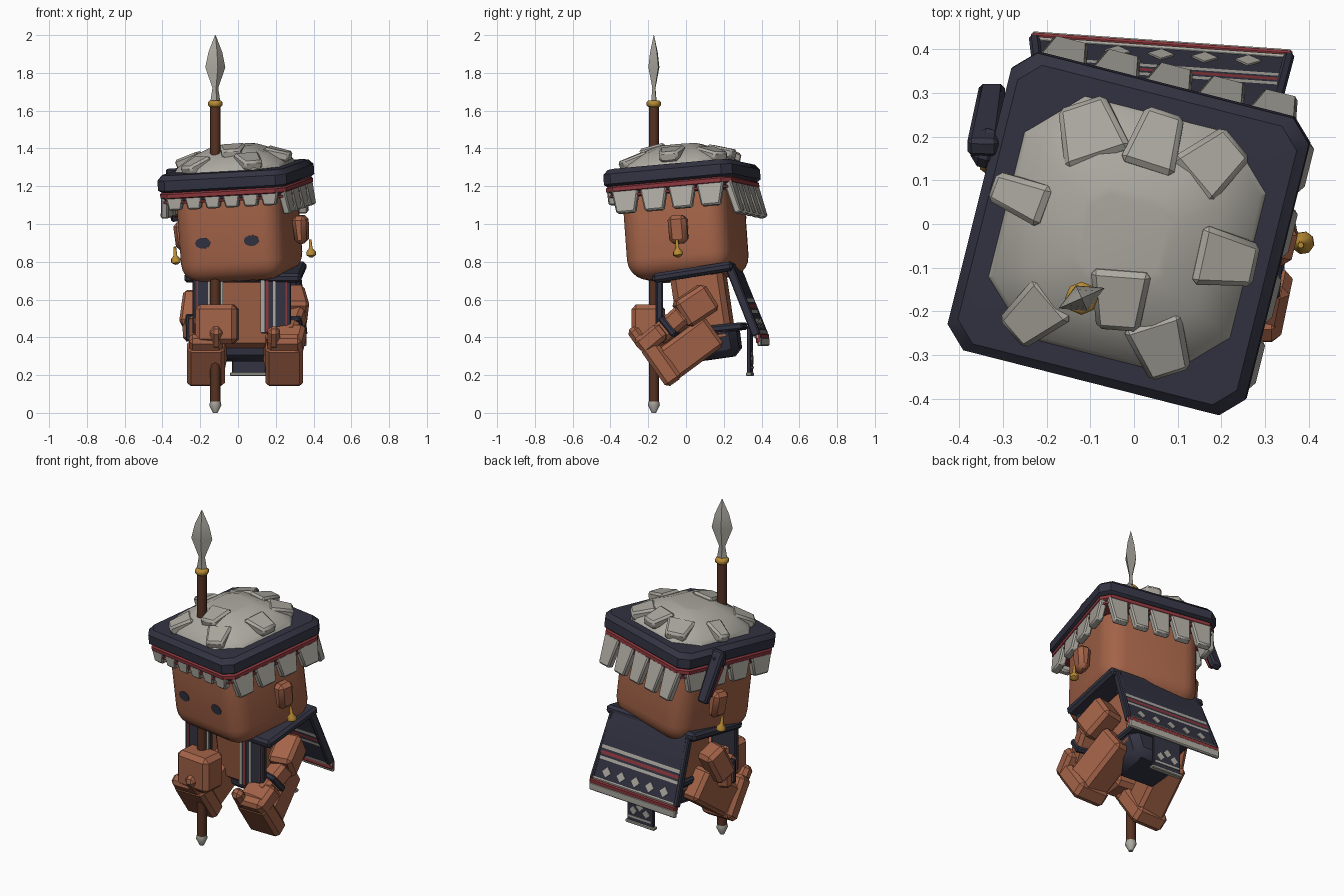
import bpy, bmesh, math
from mathutils import Matrix, Vector

cube = bpy.data.objects.get("Cube")
if cube:
    bpy.data.objects.remove(cube)

PALETTE = {
    "skin": (0.37, 0.125, 0.065), "navy": (0.033, 0.033, 0.055),
    "grey": (0.41, 0.395, 0.35), "red": (0.26, 0.038, 0.045),
    "gold": (0.48, 0.26, 0.035), "wood": (0.095, 0.032, 0.016),
}
MATS = {}
for key, rgb in PALETTE.items():
    m = bpy.data.materials.new(key)
    m.use_nodes = True
    m.diffuse_color = (*rgb, 1)
    m.node_tree.nodes["Principled BSDF"].inputs["Base Color"].default_value = (*rgb, 1)
    MATS[key] = m

T = Matrix.Translation


def R(deg, axis):
    return Matrix.Rotation(math.radians(deg), 4, axis)


def finish(name, bm, mats, M, angle=35):
    """Smooth shallow edges, keep the rest sharp, and make the object."""
    bmesh.ops.recalc_face_normals(bm, faces=bm.faces)
    for f in bm.faces:
        f.smooth = True
    for e in bm.edges:
        e.smooth = len(e.link_faces) == 2 and e.calc_face_angle() < math.radians(angle)
    mesh = bpy.data.meshes.new(name)
    bm.to_mesh(mesh)
    bm.free()
    for key in mats:
        mesh.materials.append(MATS[key])
    ob = bpy.data.objects.new(name, mesh)
    ob.matrix_world = M
    bpy.context.collection.objects.link(ob)
    return ob


def box(name, size, mat, M, bevel=0.015, seg=1, taper=1.0):
    """Bevelled box whose lower end is scaled by taper."""
    bm = bmesh.new()
    bmesh.ops.create_cube(bm, size=1)
    for v in bm.verts:
        k = taper if v.co.z < 0 else 1
        v.co = Vector((v.co.x * size[0] * k, v.co.y * size[1], v.co.z * size[2]))
    if bevel:
        bmesh.ops.bevel(bm, geom=bm.edges[:], offset=bevel, segments=seg,
                        profile=0.5, affect='EDGES')
    return finish(name, bm, [mat], M)


def limb(name, a, b, w, t, mat, M=Matrix(), bevel=0.02, taper=1.0):
    """Box running from a to b."""
    a, b = Vector(a), Vector(b)
    q = (b - a).to_track_quat('Z', 'Y').to_matrix().to_4x4()
    return box(name, (w, t, (b - a).length), mat, M @ T((a + b) / 2) @ q, bevel, 1, taper)


def loft(name, loops, mat, M=Matrix(), angle=35):
    """Skin closed loops of equal length and cap both ends."""
    bm = bmesh.new()
    rings = [[bm.verts.new(p) for p in loop] for loop in loops]
    n = len(rings[0])
    for lo, hi in zip(rings, rings[1:]):
        for i in range(n):
            bm.faces.new((lo[i], lo[(i + 1) % n], hi[(i + 1) % n], hi[i]))
    bm.faces.new(rings[0])
    bm.faces.new(rings[-1])
    return finish(name, bm, [mat], M, angle)


def lathe(name, profile, mat, M=Matrix(), n=8, flat=1.0, angle=50):
    loops = [[(r * math.cos(i * math.tau / n), flat * r * math.sin(i * math.tau / n), z)
              for i in range(n)] for r, z in profile]
    return loft(name, loops, mat, M, angle)


def square_loft(name, profile, cut, mat, M):
    """Loft of corner-cut squares; profile holds (half size, height)."""
    def loop(h, z):
        c = h * (1 - cut)
        return [(x, y, z) for x, y in ((h, -c), (h, c), (c, h), (-c, h),
                                       (-h, c), (-h, -c), (-c, -h), (c, -h))]
    return loft(name, [loop(h, z) for h, z in profile], mat, M)


# Head, turned and tipped a little
HEAD = T((0.01, 0, 0.95)) @ R(-14, 'Z') @ R(5, 'X') @ R(-3, 'Y')
box("head", (0.57, 0.57, 0.53), "skin", HEAD @ T((0, 0, 0.025)), 0.11, 5)
for side, label in ((1, "left"), (-1, "right")):
    box(label + "_ear", (0.08, 0.1, 0.15), "skin",
        HEAD @ T((side * 0.325, 0.04, 0)), 0.022, 1, 0.75)
    ring = HEAD @ T((side * 0.37, 0.04, -0.13))
    lathe(label + "_earring", [(0.008, -0.02), (0.026, -0.008), (0.026, 0.01),
                               (0.01, 0.028), (0.007, 0.075)], "gold", ring)
    eye = HEAD @ T((side * 0.133, -0.282, -0.02)) @ R(90, 'X') @ R(22.5, 'Z')
    eye = HEAD @ T((side * 0.133, -0.284, -0.02)) @ R(90, 'X')
    lathe(label + "_eye", [(0.042, 0), (0.042, 0.004)], "navy", eye, 10, 0.7)

# Square head wrap in stacked bands
square_loft("head_wrap", [(0.33, 0.255), (0.352, 0.272), (0.352, 0.325),
                          (0.33, 0.352), (0.27, 0.355)], 0.14, "navy", HEAD)
square_loft("wrap_red_band", [(0.336, 0.225), (0.344, 0.232), (0.344, 0.252),
                              (0.336, 0.26)], 0.14, "red", HEAD)
square_loft("wrap_lower_band", [(0.325, 0.212), (0.334, 0.216), (0.334, 0.228)],
            0.14, "navy", HEAD)
square_loft("wrap_red_edge", [(0.32, 0.198), (0.338, 0.202), (0.338, 0.213)],
            0.14, "red", HEAD)

# Knot and hanging end of the wrap
limb("wrap_tail", (-0.37, 0.11, 0.35), (-0.395, 0.22, 0.07), 0.06, 0.045, "navy", HEAD, 0.01, 1.2)
limb("wrap_tail_stripe", (-0.378, 0.1, 0.26), (-0.392, 0.18, 0.1), 0.03, 0.04, "red", HEAD, 0.005)
box("wrap_knot", (0.06, 0.09, 0.09), "navy", HEAD @ T((-0.365, 0.11, 0.29)), 0.02)

# Hair locks under the wrap: (turn, count, length, flare)
for turn, count, length, flare in ((0, 6, 0.075, 0), (90, 4, 0.13, -8),
                                   (180, 5, 0.18, -14), (270, 4, 0.12, -8)):
    step = 0.62 / count
    for i in range(count):
        x = (i - (count - 1) / 2) * step
        M = (HEAD @ R(turn, 'Z') @ T((x, -0.318, 0.24)) @ R(flare, 'X')
             @ T((0, 0, -length / 2)))
        box("fringe_lock", (step * 0.97, 0.042, length), "grey", M, 0.008, 1, 0.68)

# Hair on top: low dome with chunky tufts
square_loft("hair_dome", [(0.29, 0.345), (0.275, 0.375), (0.2, 0.43),
                          (0.11, 0.468), (0.09, 0.47)], 0.4, "grey", HEAD)
TUFTS = ((-0.08, 0.21, 0.16), (0.07, 0.19, 0.13), (0.2, 0.14, 0.14), (0.23, -0.08, 0.14),
         (0.08, -0.28, 0.14), (-0.01, -0.17, 0.14), (-0.21, -0.21, 0.13), (-0.24, 0.06, 0.1))
for x, y, w in TUFTS:
    p = R(14, 'Z') @ Vector((x, y + 0.03, 0))
    r = p.length
    p.z = 0.468 - 1.05 * r * r
    yaw = math.degrees(math.atan2(p.y, p.x)) - 90
    M = HEAD @ T(p) @ R(yaw, 'Z') @ R(90 - 70 * r, 'X')
    box("hair_tuft", (w, 0.055, 0.14), "grey", M, 0.012, 1, 0.7)

# Torso, belt and loincloth
BODY = T((0.035, 0, 0)) @ R(-4, 'Z')
limb("torso", (0, 0.12, 0.36), (0, 0.06, 0.76), 0.34, 0.28, "skin", BODY, 0.03)
box("loincloth", (0.36, 0.27, 0.17), "navy", BODY @ T((0, 0.15, 0.37)) @ R(8, 'X'), 0.04, 1, 0.8)
box("belt", (0.38, 0.3, 0.04), "navy", BODY @ T((0, 0.165, 0.445)) @ R(6, 'X'), 0.01)
FLAP = BODY @ T((0, 0.34, 0.33))
box("back_flap", (0.18, 0.02, 0.26), "navy", FLAP, 0.004)
box("back_flap_hem", (0.2, 0.03, 0.018), "grey", FLAP @ T((0, 0, -0.125)), 0.004)
for dx, dz, w, h in ((0, -0.09, 0.16, 0.012), (-0.045, -0.05, 0.035, 0.035),
                     (0.045, -0.05, 0.035, 0.035), (0, -0.02, 0.035, 0.035)):
    spin = 45 if w == h else 0
    box("flap_pattern", (w, 0.006, h), "grey", FLAP @ T((dx, 0.011, dz)) @ R(spin, 'Y'), 0)

# Shoulder yoke and front vest panels
box("shoulder_yoke", (0.62, 0.43, 0.05), "navy", BODY @ T((0, 0.055, 0.745)) @ R(9, 'X'), 0.015)
for side in (-1, 1):
    box("vest_panel", (0.16, 0.035, 0.3), "navy", T((0.02 + side * 0.18, -0.14, 0.57)), 0.006)
    for off, w, mat in ((0.11, 0.02, "grey"), (0.135, 0.014, "red"),
                        (0.172, 0.012, "grey"), (0.235, 0.008, "red")):
        box("vest_stripe", (w, 0.006, 0.29), mat,
            T((0.02 + side * off, -0.159, 0.57)), 0)

# Back cape: strips of (y, z, colour of the strip below)
STRIPS = ((0.25, 0.775, "navy"), (0.28, 0.72, "navy"), (0.325, 0.6, "grey"),
          (0.331, 0.582, "navy"), (0.335, 0.57, "red"), (0.341, 0.552, "navy"),
          (0.345, 0.54, "grey"), (0.351, 0.524, "navy"), (0.394, 0.415, "grey"),
          (0.4, 0.4, "navy"))
names = ["navy", "grey", "red"]
bm = bmesh.new()
rows = []
for y, z, _ in STRIPS:
    half = 0.26 + (0.775 - z) * 0.08
    rows.append([bm.verts.new((s * half, y, z)) for s in (-1, 1)])
for i, (a, b) in enumerate(zip(rows, rows[1:])):
    f = bm.faces.new((a[0], a[1], b[1], b[0]))
    f.material_index = names.index(STRIPS[i][2])
cape = finish("cape", bm, names, BODY)
solid = cape.modifiers.new("thickness", 'SOLIDIFY')
solid.thickness = 0.03
solid.offset = 0
for dz, t, mat in ((0.018, 0.02, "grey"), (0, 0.028, "red"), (-0.018, 0.022, "grey")):
    limb("cape_hem", (-0.3, 0.405 - dz * 0.3, 0.395 + dz), (0.3, 0.405 - dz * 0.3, 0.395 + dz),
         t, t + 0.025, mat, BODY, 0.006)
for side in (-1, 1):
    limb("cape_edge", (side * 0.262, 0.25, 0.77), (side * 0.29, 0.395, 0.41),
         0.025, 0.045, "navy", BODY, 0.006)
for i in range(5):
    M = BODY @ T(((i - 2) * 0.1, 0.388, 0.472)) @ R(21.5, 'X') @ R(45, 'Y')
    box("cape_diamond", (0.042, 0.008, 0.042), "grey", M, 0)

# Legs stretched forward with the soles showing
for side, cx, label in ((-1, -0.17, "right"), (1, 0.245, "left")):
    hip = cx - side * 0.04
    limb(label + "_leg", (hip, 0.14, 0.437), (cx, -0.12, 0.245), 0.17, 0.19, "skin")
    limb(label + "_foot", (cx, -0.06, 0.16), (cx, -0.205, 0.365), 0.2, 0.1, "skin")
    limb(label + "_toes", (cx, -0.2, 0.34), (cx, -0.255, 0.405), 0.18, 0.075, "skin")
    big = cx - side * 0.055
    limb(label + "_big_toe", (big, -0.22, 0.35), (big, -0.29, 0.45), 0.065, 0.065, "skin")

# Left arm resting on the knee
limb("left_upper_arm", (0.275, 0.13, 0.62), (0.305, -0.03, 0.515), 0.14, 0.16, "skin")
limb("left_forearm", (0.31, 0.0, 0.53), (0.26, -0.15, 0.4), 0.11, 0.11, "skin")
limb("left_wristband", (0.287, -0.07, 0.47), (0.279, -0.095, 0.448), 0.125, 0.125, "navy", bevel=0.008)
limb("left_hand", (0.27, -0.11, 0.44), (0.245, -0.23, 0.34), 0.19, 0.1, "skin")

# Right arm gripping the spear
limb("right_upper_arm", (-0.22, 0.09, 0.63), (-0.245, 0.0, 0.45), 0.12, 0.13, "skin")
limb("right_forearm", (-0.25, 0.03, 0.44), (-0.17, -0.16, 0.46), 0.11, 0.13, "skin")
limb("right_wristband", (-0.222, -0.04, 0.45), (-0.21, -0.068, 0.452), 0.125, 0.145, "navy", bevel=0.008)
box("right_hand", (0.22, 0.16, 0.21), "skin", T((-0.11, -0.2, 0.47)) @ R(-6, 'Z'), 0.025)

# Spear
SPEAR = T((-0.12, -0.17, 0))
lathe("spear_shaft", [(0.027, 0.04), (0.027, 1.64)], "wood", SPEAR)
lathe("spear_butt", [(0.012, 0), (0.032, 0.04), (0.028, 0.06)], "grey", SPEAR)
lathe("spear_collar", [(0.03, 1.62), (0.038, 1.628), (0.038, 1.645), (0.03, 1.653)], "gold", SPEAR)
lathe("spear_head", [(0.03, 1.64), (0.017, 1.72), (0.058, 1.83), (0.04, 1.91), (0.002, 2.0)],
      "grey", SPEAR @ R(24, 'Z'), 4, 0.55, 30)
